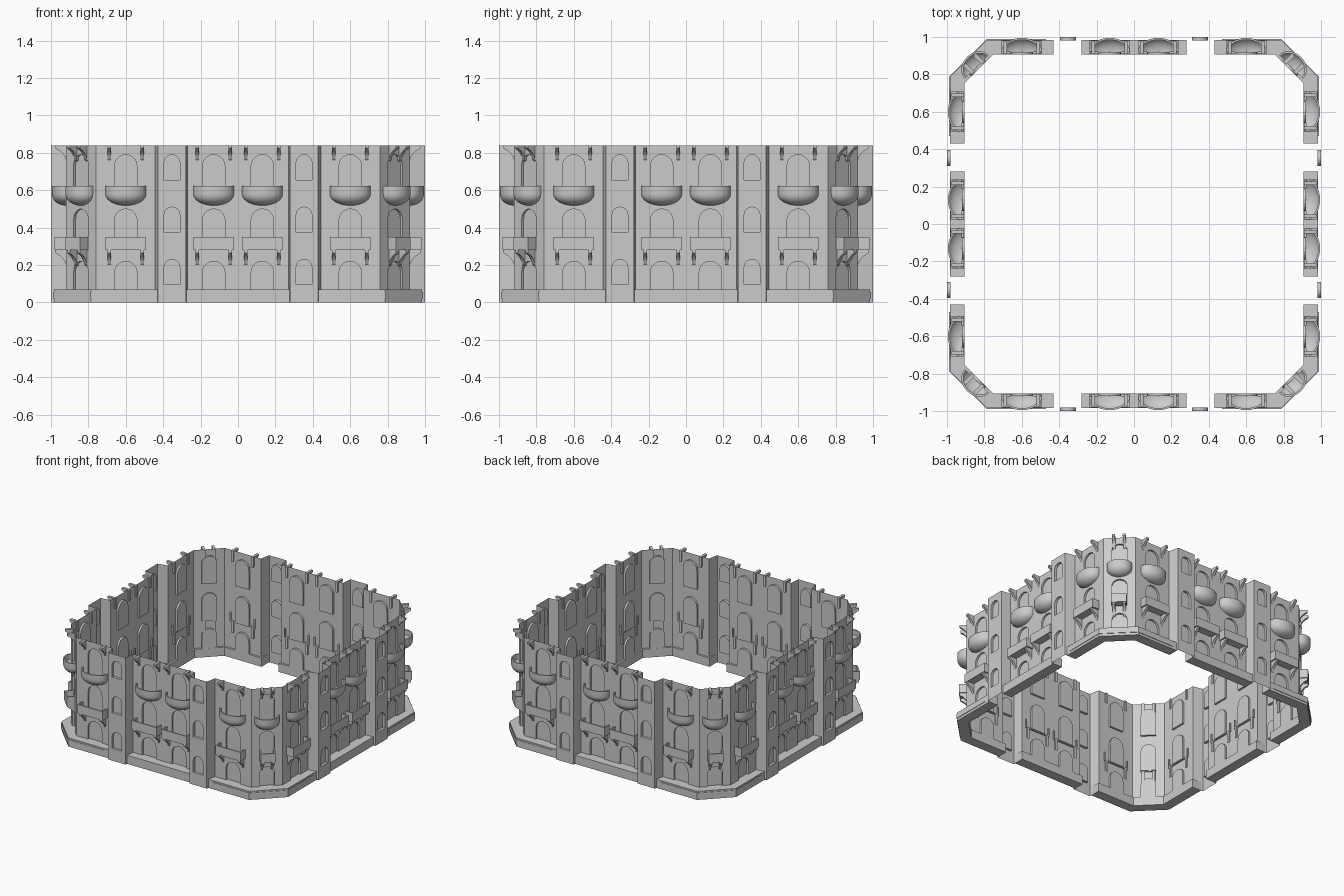
import bpy, bmesh
from math import sin, cos, pi, radians
from mathutils import Matrix, Vector

if "Cube" in bpy.data.objects:
    bpy.data.objects.remove(bpy.data.objects["Cube"])

H = 0.84            # wall height
D = 0.92            # distance of main wall planes from the centre
DD = 1.188          # distance of the diagonal corner planes
QUARTERS = [Matrix.Rotation(k * pi / 2, 4, 'Z') for k in range(4)]


def at(x, dist=D, deg=0):
    """Wall-local frame: x along wall, -y outward."""
    return Matrix.Rotation(radians(deg), 4, 'Z') @ Matrix.Translation((x, -dist, 0))


def emit(name, pieces, smooth=False):
    """Join (bmesh, matrix) pieces, repeated on all four sides."""
    out = bmesh.new()
    for src, m in pieces:
        for q in QUARTERS:
            me = bpy.data.meshes.new("tmp")
            src.to_mesh(me)
            me.transform(q @ m)
            out.from_mesh(me)
            bpy.data.meshes.remove(me)
    me = bpy.data.meshes.new(name)
    out.to_mesh(me)
    ob = bpy.data.objects.new(name, me)
    bpy.context.collection.objects.link(ob)
    if smooth:
        bpy.context.view_layer.objects.active = ob
        ob.select_set(True)
        bpy.ops.object.shade_smooth_by_angle(angle=radians(35))
        ob.select_set(False)
    return ob


def box(bm, x0, x1, y0, y1, z0, z1):
    m = Matrix.Translation(((x0 + x1) / 2, (y0 + y1) / 2, (z0 + z1) / 2))
    m = m @ Matrix.Diagonal((x1 - x0, y1 - y0, z1 - z0, 1))
    bmesh.ops.create_cube(bm, size=1, matrix=m)


def prism(bm, pts, vec):
    """Extrude a closed outline along vec."""
    f = bm.faces.new([bm.verts.new(p) for p in pts])
    r = bmesh.ops.extrude_face_region(bm, geom=[f], use_keep_orig=True)
    vs = [g for g in r['geom'] if isinstance(g, bmesh.types.BMVert)]
    bmesh.ops.translate(bm, verts=vs, vec=vec)
    bmesh.ops.recalc_face_normals(bm, faces=bm.faces)


def arch(cx, hw, z0, z1, n=10):
    pts = [(cx - hw, z0), (cx + hw, z0)]
    return pts + [(cx + hw * cos(pi * i / n), z1 - hw + hw * sin(pi * i / n)) for i in range(n + 1)]


def wall(x0, x1, windows, depth):
    """Flat sheet with recessed arched windows."""
    bm = bmesh.new()
    edges, holes = [], []

    def loop(pts):
        vs = [bm.verts.new((x, 0, z)) for x, z in pts]
        edges.extend(bm.edges.new((vs[i - 1], vs[i])) for i in range(len(vs)))
        return vs
    loop([(x0, 0), (x1, 0), (x1, H), (x0, H)])
    for w in windows:
        holes.append(loop(arch(*w)))
    bmesh.ops.triangle_fill(bm, edges=edges, use_beauty=True, normal=(0, -1, 0))
    for vs in holes:
        back = [bm.verts.new(v.co + Vector((0, depth, 0))) for v in vs]
        bm.faces.new(back)
        for i in range(len(vs)):
            bm.faces.new((vs[i - 1], back[i - 1], back[i], vs[i]))
    return bm


def big(cx, hw=0.06):
    return [(cx, hw, 0.06, 0.22), (cx, hw, 0.285, 0.50), (cx, hw, 0.575, 0.79)]


# Main walls, corner walls and stair bays
emit("main_walls", [
    (wall(-0.27, 0.27, big(-0.13) + big(0.13), 0.015), at(0)),
    (wall(0.445, 0.76, big(0.6), 0.015), at(0)),
    (wall(-0.76, -0.445, big(-0.6), 0.015), at(0))])
emit("corner_walls", [(wall(-0.113, 0.113, big(0, 0.055), 0.015), at(0, DD, 45))])

bay_windows = [(0, 0.042, z, z + 0.135) for z in (0.095, 0.375, 0.655)]
bay = wall(-0.075, 0.075, bay_windows, 0.02)
emit("stair_bays", [(bay, at(s * 0.353, 1.0)) for s in (-1, 1)])

# Side returns joining bays to the walls
ret = bmesh.new()
for s in (-1, 1):
    for xa, xb in ((0.27, 0.278), (0.445, 0.428)):
        ret.faces.new([ret.verts.new(p) for p in (
            (s * xa, -D, 0), (s * xb, -1, 0), (s * xb, -1, H), (s * xa, -D, H))])
emit("bay_returns", [(ret, Matrix())])

# Plinths: straight centre block and bent corner block with raised panel
pl = bmesh.new()
box(pl, -0.28, 0.28, -0.984, -0.905, 0, 0.068)


def corner(start, o, c, i, ci):
    half = [(start, -o), (c, -o)]
    inner = [(ci, -i), (start, -i)]
    mirror = lambda ps: [(-y, -x) for x, y in reversed(ps)]
    return half + mirror(half) + mirror(inner) + inner


for spec, z0, z1 in (((0.43, 0.984, 0.786, 0.905, 0.753), 0, 0.068),
                     ((0.47, 0.988, 0.788, 0.98, 0.785), 0.02, 0.057)):
    prism(pl, [(x, y, z0) for x, y in corner(*spec)], (0, 0, z1 - z0))
emit("plinths", [(pl, Matrix())])


# Box balconies: floor slab and three-sided rail
def box_balcony(hw):
    bm = bmesh.new()
    t, d = 0.01, 0.06
    box(bm, -hw, hw, -d, 0.01, 0.28, 0.29)
    box(bm, -hw, hw, -d, -d + t, 0.28, 0.35)
    for s in (-1, 1):
        a, b = sorted((s * hw, s * (hw - t)))
        box(bm, a, b, -d + t, 0.01, 0.28, 0.35)
    return bm


# Round balconies: open quarter-ellipsoid bowl with thin curved rail
def round_balcony(hw, n=20, rings=6):
    bm = bmesh.new()
    d, zr, zt, h, t = 0.075, 0.58, 0.622, 0.062, 0.01

    def arc(k, z, inset=0.0):
        return [bm.verts.new((-(hw - inset) * k * cos(pi * i / n),
                              -(d - inset) * k * sin(pi * i / n), z)) for i in range(n + 1)]

    def skin(a, b):
        for i in range(n):
            bm.faces.new((a[i], a[i + 1], b[i + 1], b[i]))
    rows = [arc(max(cos(pi / 2 * j / rings), 0.02), zr - h * sin(pi / 2 * j / rings))
            for j in range(rings, -1, -1)]
    rows += [arc(1, zt), arc(1, zt, t), arc(1, zr, t)]
    for a, b in zip(rows, rows[1:]):
        skin(a, b)
    return bm


# Curved brackets under the balconies and at the wall top
def brackets(off, z_tops=(0.28, H)):
    bm = bmesh.new()
    for zt in z_tops:
        for s in (-1, 1):
            x = s * off - 0.01
            pts = [(x, 0.01, zt), (x, -0.055, zt), (x, -0.055, zt - 0.015)]
            pts += [(x, -0.05 + 0.05 * sin(a), zt - 0.085 + 0.065 * cos(a) ** 1.0 * (1 - 0.25 * sin(a)))
                    for a in (radians(20 * k) for k in range(5))]
            pts += [(x, 0.01, zt - 0.085)]
            prism(bm, pts, (0.02, 0, 0))
    return bm


places = [at(x) for x in (-0.6, -0.13, 0.13, 0.6)]
diag = at(0, DD, 45)
for name, build, wide, narrow, smooth in (
        ("box_balconies", box_balcony, 0.109, 0.055, False),
        ("round_balconies", round_balcony, 0.109, 0.09, True),
        ("brackets", brackets, 0.088, 0.038, True)):
    main = build(wide)
    emit(name, [(main, m) for m in places] + [(build(narrow), diag)], smooth)
